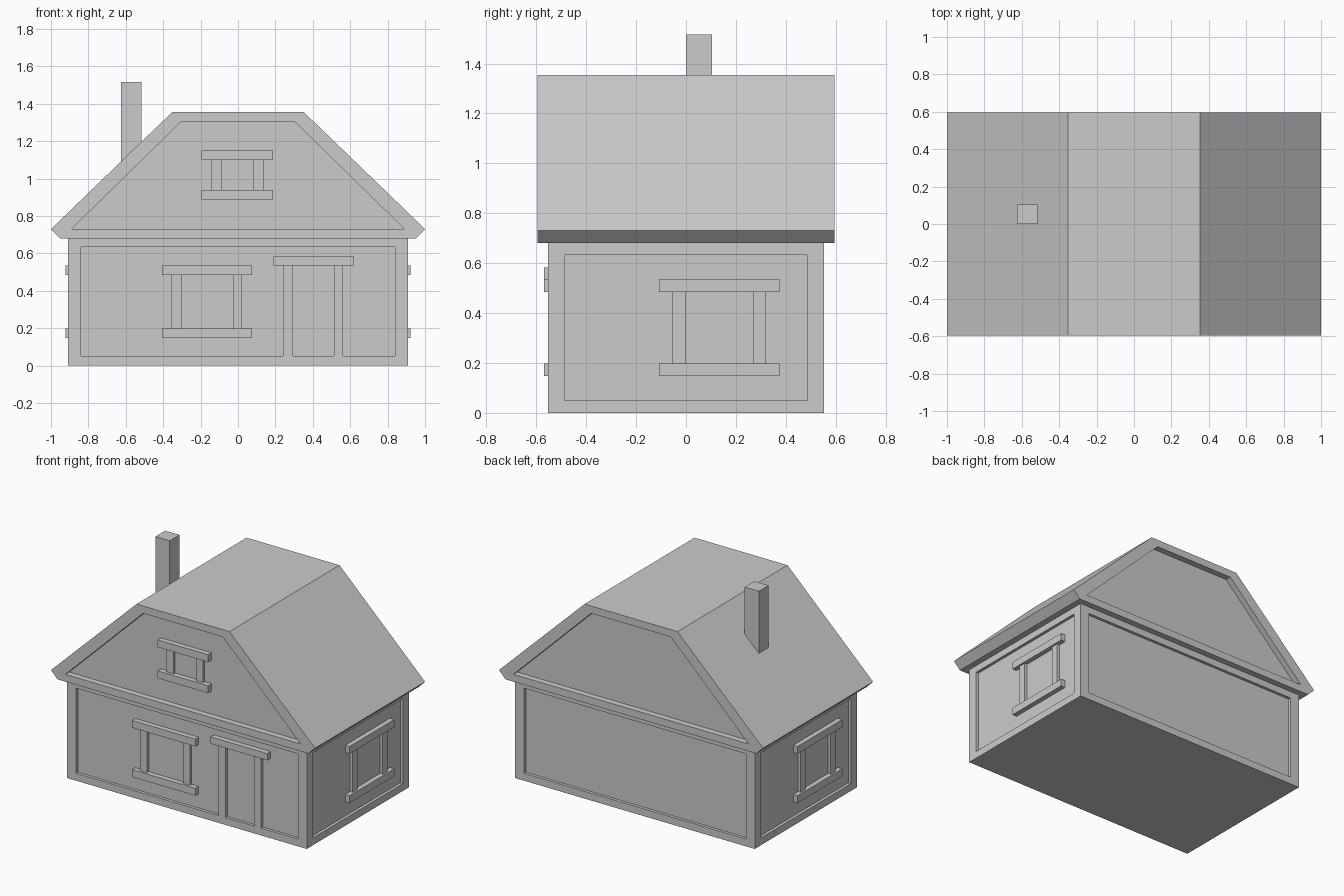
import bpy, bmesh
from math import radians
from mathutils import Vector, Matrix

if "Cube" in bpy.data.objects:
    bpy.data.objects.remove(bpy.data.objects["Cube"])

HX, HY = 0.908, 0.553      # half size of the walls
EAVE, GABLE = 0.68, 0.595  # eave height, half depth of the roof


def finish(name, bm):
    bmesh.ops.recalc_face_normals(bm, faces=bm.faces)
    mesh = bpy.data.meshes.new(name)
    bm.to_mesh(mesh)
    bm.free()
    obj = bpy.data.objects.new(name, mesh)
    bpy.context.collection.objects.link(obj)
    return obj


def prism(profile, half):
    """Closed x-z profile extruded along y from -half to half."""
    bm = bmesh.new()
    front = bm.faces.new([bm.verts.new((x, -half, z)) for x, z in profile])
    out = bmesh.ops.extrude_face_region(bm, geom=[front], use_keep_orig=True)
    moved = [g for g in out["geom"] if isinstance(g, bmesh.types.BMVert)]
    bmesh.ops.translate(bm, verts=moved, vec=(0, 2 * half, 0))
    bmesh.ops.recalc_face_normals(bm, faces=bm.faces)
    return bm


def recess(bm, face, inner, depth):
    """Replace a face by a flat rim around a sunken panel."""
    face.normal_update()
    normal = face.normal.copy()
    outer = list(face.verts)
    points = [Vector(inner(v.co)) for v in outer]
    rim = [bm.verts.new(p) for p in points]
    floor = [bm.verts.new(p - normal * depth) for p in points]
    bm.faces.remove(face)
    for a, b in ((outer, rim), (rim, floor)):
        for i in range(len(a)):
            j = (i + 1) % len(a)
            bm.faces.new((a[i], a[j], b[j], b[i]))
    bm.faces.new(floor)


def box(name, x, y, z, turn=0):
    bm = bmesh.new()
    bmesh.ops.create_cube(bm, size=1)
    for v in bm.verts:
        v.co = [lo if c < 0 else hi for c, (lo, hi) in zip(v.co, (x, y, z))]
    bm.transform(Matrix.Rotation(radians(turn), 4, 'Z'))
    return finish(name, bm)


def opening(name, wall, bars, posts, post_z, back, proud, turn=0):
    """Posts and crossbars on a wall lying at y = -wall, turned about z."""
    for i, px in enumerate(posts):
        box(f"{name}_post_{i + 1}", px, (-wall, -wall + back), post_z, turn)
    for i, (bx, bz) in enumerate(bars):
        box(f"{name}_bar_{i + 1}", bx, (-wall - proud, -wall + back), bz, turn)


# Walls with a sunken panel on each side
bm = prism([(-HX, 0), (HX, 0), (HX, EAVE), (-HX, EAVE)], HY)
for f in [f for f in bm.faces if abs(f.normal.z) < 0.5]:
    on_side = abs(f.normal.x) > 0.5
    sx, sy = (1, 0.487 / HY) if on_side else (0.84 / HX, 1)
    recess(bm, f, lambda c: (c.x * sx, c.y * sy, 0.05 if c.z < 0.3 else 0.633), 0.02)
finish("walls", bm)


# Roof with sunken gables
def gable_rim(c):
    s = 1 if c.x > 0 else -1
    if c.z > 1:
        return (s * 0.302, c.y, 1.305)
    return (s * (0.89 if c.z > 0.7 else 0.85), c.y, 0.73)


bm = prism([(-0.95, EAVE), (0.95, EAVE), (1, 0.73),
            (0.352, 1.355), (-0.352, 1.355), (-1, 0.73)], GABLE)
for f in [f for f in bm.faces if abs(f.normal.y) > 0.9]:
    recess(bm, f, gable_rim, 0.042)
finish("roof", bm)

# Chimney
box("chimney", (-0.625, -0.517), (0, 0.105), (1.05, 1.517))

# Front window and door
HIGH, LOW = (0.485, 0.535), (0.148, 0.198)
opening("front_window", HY, [((-0.405, 0.075), HIGH), ((-0.405, 0.075), LOW)],
        [(-0.355, -0.302), (-0.028, 0.022)], (0.198, 0.485), 0.025, 0.016)
opening("door", HY, [((0.19, 0.62), (0.535, 0.582))],
        [(0.24, 0.293), (0.512, 0.562)], (0.05, 0.535), 0.025, 0.016)

# Side windows, each the other turned half way round
for side, turn in (("right", 90), ("left", -90)):
    opening(f"{side}_window", HX, [((-0.108, 0.375), HIGH), ((-0.108, 0.375), LOW)],
            [(-0.056, -0.003), (0.268, 0.32)], (0.198, 0.485), 0.025, 0.013, turn)

# Attic window
opening("attic_window", 0.57,
        [((-0.195, 0.187), (1.1, 1.15)), ((-0.195, 0.187), (0.888, 0.938))],
        [(-0.143, -0.088), (0.08, 0.135)], (0.938, 1.1), 0.025, 0.02)
